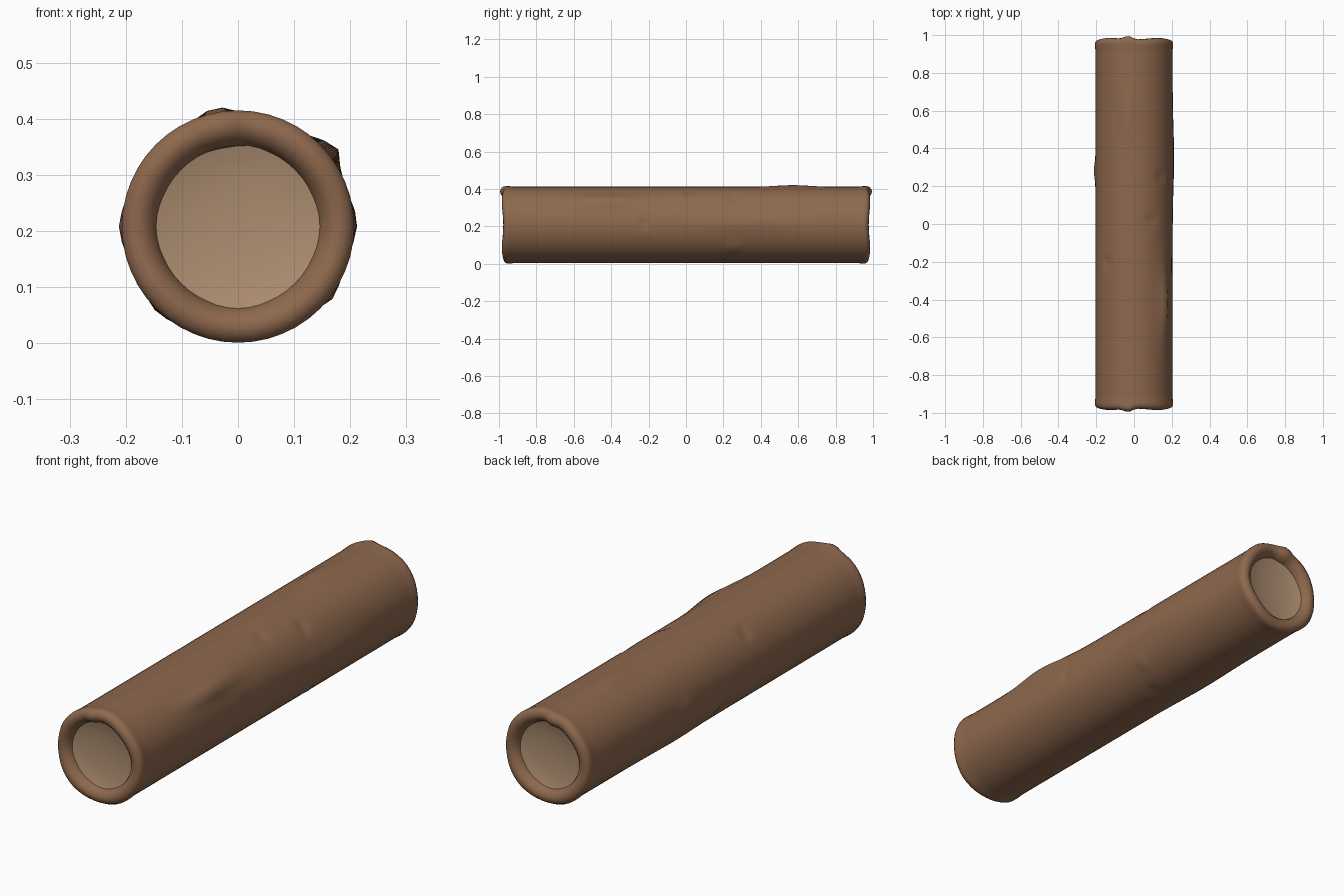
import bpy, bmesh, math

if "Cube" in bpy.data.objects:
    bpy.data.objects.remove(bpy.data.objects["Cube"])

N, CZ = 48, 0.208


def material(name, rgb):
    m = bpy.data.materials.new(name)
    m.diffuse_color = (*rgb, 1)
    m.use_nodes = True
    m.node_tree.nodes["Principled BSDF"].inputs["Base Color"].default_value = m.diffuse_color
    return m


bark = material("brown bark", (0.27, 0.14, 0.075))
wood = material("pale wood", (0.42, 0.27, 0.165))

# Bumps and dents on the bark: angle (deg), y, angular width (deg), length, height
BUMPS = [
    (101, 0.57, 7, 0.13, 0.012),    # top swelling
    (39, -0.42, 8, 0.17, 0.022),    # long ridge
    (2, 0.35, 10, 0.22, 0.008), (180, 0.28, 10, 0.05, 0.008),
    (227, 0.3, 8, 0.2, 0.006),
    (47, 0.25, 5, 0.025, -0.012), (63, 0.02, 5, 0.025, -0.012),
    (136, -0.2, 5, 0.025, -0.012), (3, -0.22, 5, 0.03, -0.012),
    (-35, 0.25, 5, 0.03, 0.010), (215, 0.0, 6, 0.03, -0.010),
    (285, 0.2, 5, 0.03, -0.008),
]


def bump(deg, y):
    total = 0
    for a, b, wa, wy, h in BUMPS:
        da = (deg - a + 180) % 360 - 180
        total += h * math.exp(-(da / wa) ** 2 - ((y - b) / wy) ** 2)
    return total


def end_y(deg):
    # uneven cut end, proud near the top
    da = (deg - 100 + 180) % 360 - 180
    return 0.981 + 0.018 * math.exp(-(da / 9) ** 2) + 0.004 * math.cos(math.radians(4 * deg + 180))


# Rounded lip: radius, distance in from the end
LIP = [(0.142, 0.05), (0.144, 0.034), (0.152, 0.016), (0.164, 0.005), (0.177, 0.0),
       (0.190, 0.002), (0.201, 0.009), (0.207, 0.02), (0.207, 0.035), (0.2045, 0.055)]


def build(name, rings, mat, cap=False):
    bm = bmesh.new()
    loops = []
    for ring in rings:
        loops.append([bm.verts.new(ring(360 * i / N)) for i in range(N)])
    for a, b in zip(loops, loops[1:]):
        for i in range(N):
            j = (i + 1) % N
            bm.faces.new((a[i], a[j], b[j], b[i]))
    if cap:
        bm.faces.new(loops[-1])
    bmesh.ops.recalc_face_normals(bm, faces=bm.faces)
    me = bpy.data.meshes.new(name)
    bm.to_mesh(me)
    bm.free()
    me.materials.append(mat)
    for p in me.polygons:
        p.use_smooth = True
    ob = bpy.data.objects.new(name, me)
    bpy.context.collection.objects.link(ob)
    return ob, me


def point(deg, r, y):
    t = math.radians(deg)
    return (r * math.cos(t), y, CZ + r * math.sin(t))


def lip_ring(r, d, s):
    return lambda deg: point(deg, r, s * (end_y(deg) - d))


def body_ring(y):
    return lambda deg: point(deg, 0.2045 + bump(deg, y), y)


# Bark tube with rolled lips at both ends
rings = [lip_ring(r, d, -1) for r, d in LIP]
rings += [body_ring(-0.9 + 1.8 * k / 100) for k in range(101)]
rings += [lip_ring(r, d, 1) for r, d in reversed(LIP)]
build("log_bark", rings, bark)

# Slightly dished pale wood discs inside each end
for s, name in ((-1, "front_cut_wood"), (1, "back_cut_wood")):
    disc = [lambda deg, r=r, d=d: point(deg, r, s * (0.948 - d))
            for r, d in ((0.148, 0), (0.12, 0.008), (0.08, 0.014), (0.04, 0.017), (0.01, 0.018))]
    ob, me = build(name, disc, wood, cap=True)
    # make the disc face outward
    if me.polygons[-1].normal.y * s < 0:
        me.flip_normals()
